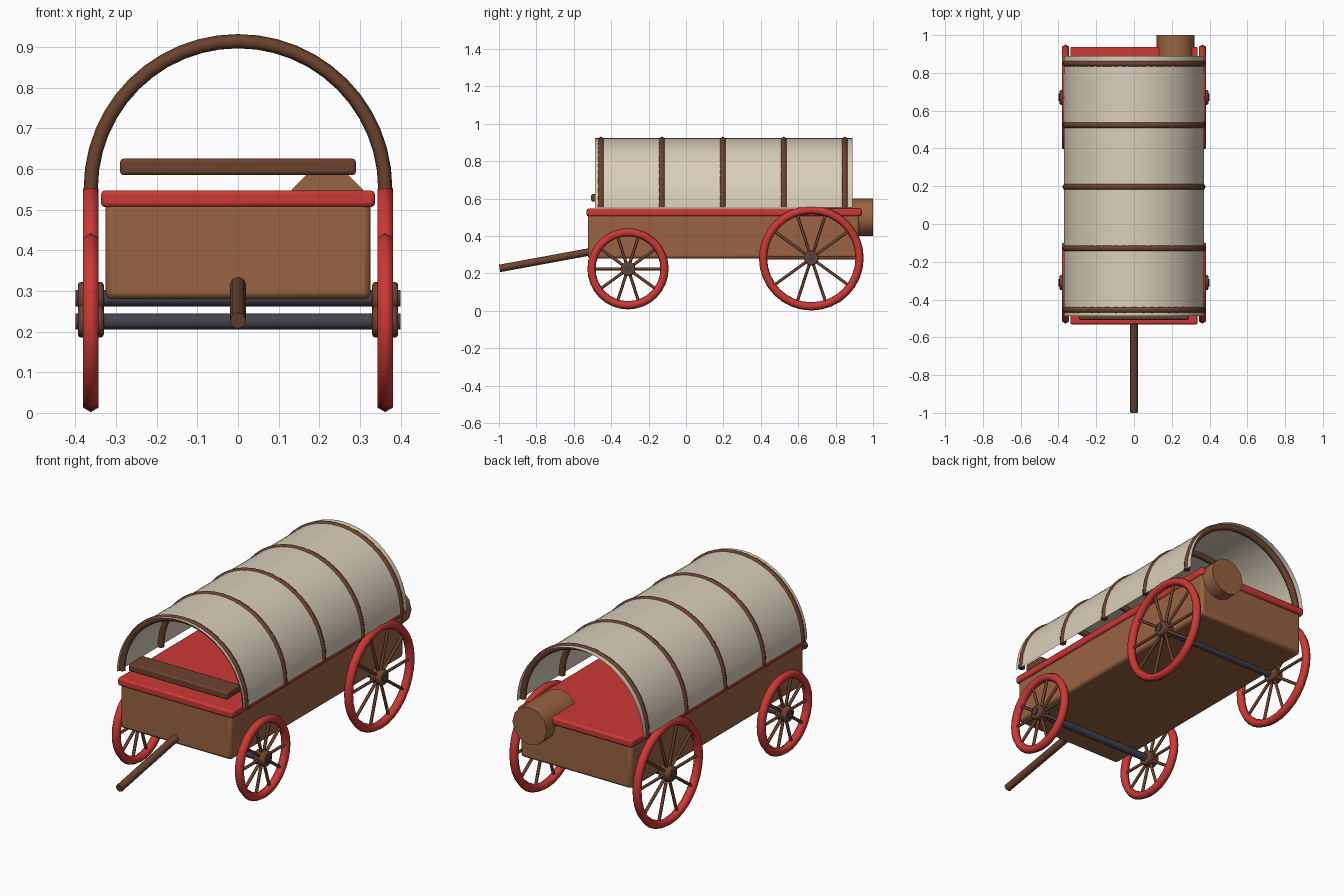
import bpy, bmesh
from math import pi, sin, cos, radians
from mathutils import Vector, Matrix

cube = bpy.data.objects.get("Cube")
if cube:
    bpy.data.objects.remove(cube, do_unlink=True)


def material(name, rgb):
    m = bpy.data.materials.new(name)
    m.use_nodes = True
    m.diffuse_color = (*rgb, 1)
    m.node_tree.nodes["Principled BSDF"].inputs["Base Color"].default_value = (*rgb, 1)
    return m


WOOD = material("warm wood", (0.32, 0.125, 0.052))
DARK = material("dark wood", (0.15, 0.055, 0.027))
RED = material("red paint", (0.6, 0.04, 0.035))
CLOTH = material("cream canvas", (0.70, 0.62, 0.49))
IRON = material("dark iron", (0.06, 0.055, 0.075))


def finish(name, bm, mat, angle=40, bevel=0):
    """Turn a bmesh into a named, coloured and shaded object."""
    me = bpy.data.meshes.new(name)
    bm.to_mesh(me)
    bm.free()
    me.materials.append(mat)
    ob = bpy.data.objects.new(name, me)
    bpy.context.collection.objects.link(ob)
    if bevel:
        mod = ob.modifiers.new("Bevel", "BEVEL")
        mod.width, mod.segments = bevel, 2
    bpy.ops.object.select_all(action="DESELECT")
    ob.select_set(True)
    bpy.context.view_layer.objects.active = ob
    bpy.ops.object.shade_smooth_by_angle(angle=radians(angle))
    return ob


def box(name, lo, hi, mat, bevel):
    lo, hi = Vector(lo), Vector(hi)
    bm = bmesh.new()
    bmesh.ops.create_cube(bm, size=1, matrix=Matrix.Translation((lo + hi) / 2)
                          @ Matrix.Diagonal((*(hi - lo), 1)))
    return finish(name, bm, mat, bevel=bevel)


def add_rod(bm, a, b, r, sides):
    a, b = Vector(a), Vector(b)
    turn = (b - a).to_track_quat("Z", "Y").to_matrix().to_4x4()
    bmesh.ops.create_cone(bm, cap_ends=True, segments=sides, radius1=r, radius2=r,
                          depth=(b - a).length,
                          matrix=Matrix.Translation((a + b) / 2) @ turn)


def rod(name, a, b, r, sides, mat, angle=50, bevel=0):
    bm = bmesh.new()
    add_rod(bm, a, b, r, sides)
    return finish(name, bm, mat, angle, bevel)


# Wagon bed and its red deck
box("wagon_bed", (-0.326, -0.525, 0.28), (0.326, 0.925, 0.525), WOOD, 0.015)
box("red_deck", (-0.337, -0.532, 0.506), (0.337, 0.938, 0.547), RED, 0.01)

# Driver's bench, tongue and rear barrel
box("bench", (-0.29, -0.507, 0.585), (0.29, -0.39, 0.625), DARK, 0.008)
rod("tongue", (0, -0.997, 0.227), (0, -0.48, 0.322), 0.02, 8, DARK)
rod("rear_barrel", (0.22, 0.745, 0.5), (0.22, 1.0, 0.5), 0.1, 12, WOOD)

# Canvas cover: one half-round sheet
ARCH = Vector((0, 0, 0.552))
bm = bmesh.new()
ends = [bm.verts.new((0.371, y, ARCH.z)) for y in (-0.487, 0.89)]
edge = bm.edges.new(ends)
bmesh.ops.spin(bm, geom=ends + [edge], cent=ARCH, axis=(0, -1, 0),
               angle=pi, steps=32)
bmesh.ops.recalc_face_normals(bm, faces=bm.faces)
if sum((f.normal.dot(f.calc_center_median() - ARCH) for f in bm.faces)) < 0:
    bmesh.ops.reverse_faces(bm, faces=bm.faces)
finish("canvas_cover", bm, CLOTH)

# Bent hoops holding the cover
for i in range(5):
    y = -0.455 + i * 0.326
    bm = bmesh.new()
    ring = [bm.verts.new((0.362 + 0.0175 * cos(k * pi / 3), y + 0.0175 * sin(k * pi / 3), ARCH.z))
            for k in range(6)]
    cap = bm.faces.new(ring)
    bm.faces.new([bm.verts.new(v.co) for v in reversed(ring)])
    bmesh.ops.spin(bm, geom=[cap] + list(cap.edges) + ring, cent=ARCH,
                   axis=(0, -1, 0), angle=pi, steps=24)
    bmesh.ops.remove_doubles(bm, verts=bm.verts, dist=0.0001)
    bmesh.ops.recalc_face_normals(bm, faces=bm.faces)
    finish(f"hoop_{i + 1}", bm, DARK, 70)


def wheel(name, x, y, z, radius):
    """Red rim, ten spokes and a hub, turning about the x axis."""
    bpy.ops.mesh.primitive_torus_add(
        location=(x, y, z), rotation=(0, pi / 2, 0), major_segments=32,
        minor_segments=6, major_radius=radius - 0.022, minor_radius=0.022)
    rim = bpy.context.object
    rim.name = name + "_rim"
    rim.data.materials.append(RED)
    bpy.ops.object.shade_smooth()
    bm = bmesh.new()
    for k in range(10):
        d = Vector((0, cos(k * pi / 5), sin(k * pi / 5)))
        c = Vector((x, y, z))
        add_rod(bm, c + d * 0.02, c + d * (radius - 0.025), 0.008, 6)
    finish(name + "_spokes", bm, DARK, 70)
    rod(name + "_hub", (x - 0.032, y, z), (x + 0.032, y, z), 0.04, 12, DARK, 40, 0.008)


# Axles and wheel pairs
for end, y, z, radius in (("front", -0.31, 0.225, 0.217), ("rear", 0.67, 0.282, 0.28)):
    rod(end + "_axle", (-0.399, y, z), (0.399, y, z), 0.02, 12, IRON)
    for side, s in (("left", 1), ("right", -1)):
        wheel(f"{end}_{side}_wheel", s * 0.362, y, z, radius)
